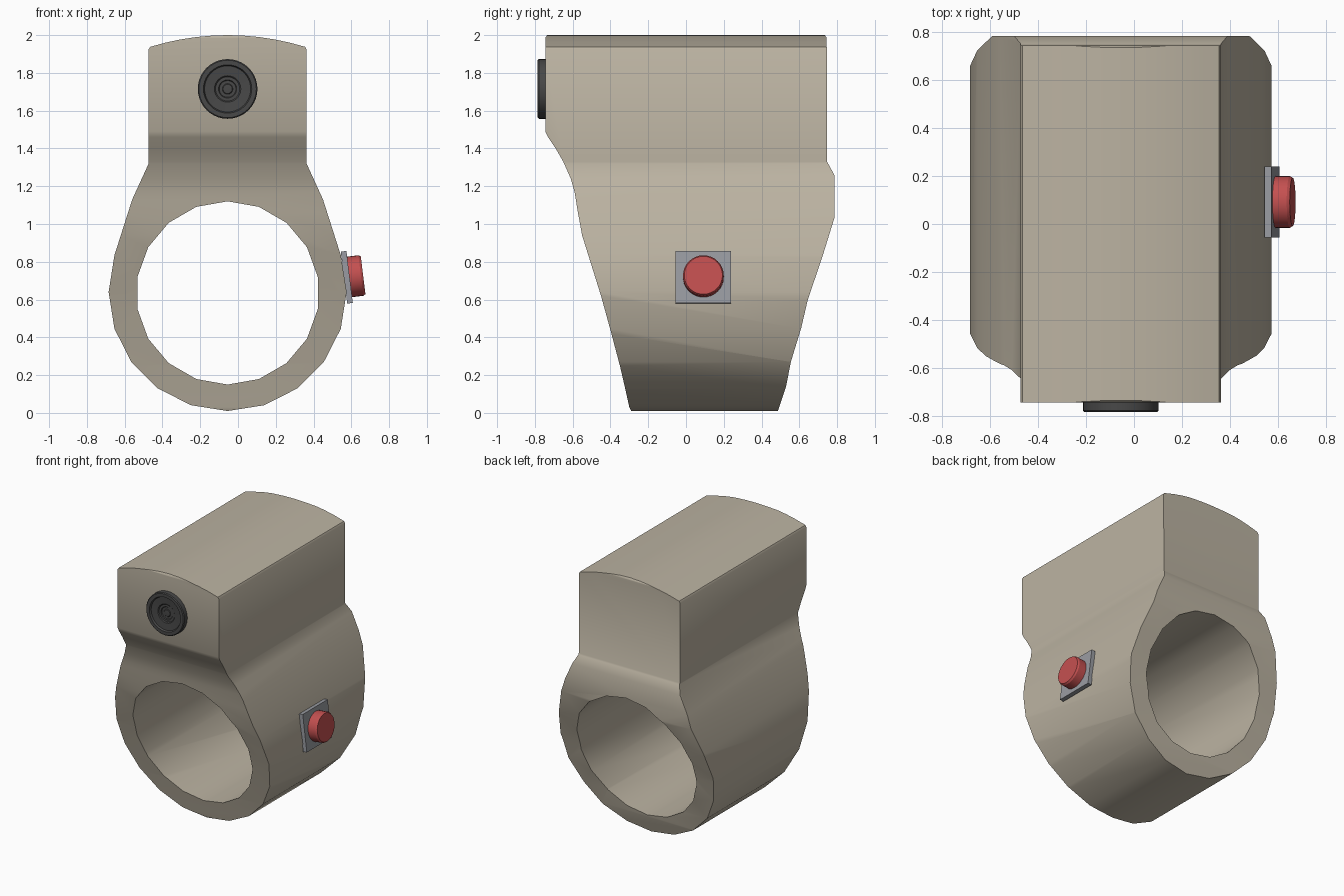
import bpy, bmesh, math
from mathutils import Matrix, Vector

if "Cube" in bpy.data.objects:
    bpy.data.objects.remove(bpy.data.objects["Cube"])

CX = -0.055  # symmetry axis of the body


def material(name, rgb):
    m = bpy.data.materials.new(name)
    m.diffuse_color = (*rgb, 1)
    m.use_nodes = True
    m.node_tree.nodes["Principled BSDF"].inputs["Base Color"].default_value = m.diffuse_color
    return m


def add_object(name, bm, mat=None):
    bmesh.ops.recalc_face_normals(bm, faces=bm.faces)
    me = bpy.data.meshes.new(name)
    bm.to_mesh(me)
    bm.free()
    ob = bpy.data.objects.new(name, me)
    bpy.context.collection.objects.link(ob)
    if mat:
        me.materials.append(mat)
    return ob


def activate(ob):
    bpy.ops.object.select_all(action='DESELECT')
    ob.select_set(True)
    bpy.context.view_layer.objects.active = ob


def smooth(ob, angle):
    activate(ob)
    bpy.ops.object.shade_smooth_by_angle(angle=math.radians(angle))


def prism(name, points, vec, mat=None):
    bm = bmesh.new()
    face = bm.faces.new([bm.verts.new(p) for p in points])
    ret = bmesh.ops.extrude_face_region(bm, geom=[face])
    verts = [g for g in ret['geom'] if isinstance(g, bmesh.types.BMVert)]
    bmesh.ops.translate(bm, verts=verts, vec=vec)
    return add_object(name, bm, mat)


def boolean(ob, cutter, op):
    mod = ob.modifiers.new(op, 'BOOLEAN')
    mod.operation, mod.object, mod.solver = op, cutter, 'EXACT'
    activate(ob)
    bpy.ops.object.modifier_apply(modifier=mod.name)
    bpy.data.objects.remove(cutter)


def lathe(name, profile, segments, matrix, mat):
    """Spin (radius, height) pairs around local z; first and last radius may be 0."""
    bm = bmesh.new()
    verts = [bm.verts.new((r, 0, h)) for r, h in profile]
    edges = [bm.edges.new(p) for p in zip(verts, verts[1:])]
    bmesh.ops.spin(bm, geom=verts + edges, cent=(0, 0, 0), axis=(0, 0, 1),
                   angle=2 * math.pi, steps=segments, use_merge=True)
    bmesh.ops.remove_doubles(bm, verts=bm.verts, dist=1e-4)
    bm.transform(matrix)
    return add_object(name, bm, mat)


beige = material('beige_shell', (0.50, 0.45, 0.36))
dark = material('dark_lens', (0.065, 0.065, 0.065))
grey = material('grey_plate', (0.32, 0.33, 0.36))
red = material('red_button', (0.55, 0.08, 0.08))

# Body: front outline (half ring, shoulder, arched top), mirrored about CX
half = [(0.63 * math.sin(math.radians(18 * i)), 0.64 - 0.63 * math.cos(math.radians(18 * i)))
        for i in range(7)]
half += [(0.505, 1.13), (0.418, 1.32), (0.418, 1.925), (0.41, 1.938)]
half += [(x, 2.0 - 0.062 * (x / 0.41) ** 2) for x in (0.33, 0.25, 0.165, 0.08, 0)]
outline = half + [(-x, z) for x, z in half[-2:0:-1]]
body = prism('ring_body', [(CX + x, -1, z) for x, z in outline], (0, 2, 0), beige)

# Side profile trims the front and back of the body
front = [(-0.28, -0.01), (-0.30, 0.03), (-0.32, 0.12), (-0.35, 0.25), (-0.395, 0.42), (-0.45, 0.62),
         (-0.55, 0.94), (-0.572, 1.06), (-0.59, 1.17), (-0.61, 1.24), (-0.65, 1.33),
         (-0.69, 1.40), (-0.73, 1.46), (-0.745, 1.49), (-0.745, 1.985), (-0.73, 2.01)]
back = [(0.48, -0.01), (0.50, 0.05), (0.53, 0.14), (0.555, 0.27), (0.61, 0.45), (0.645, 0.60),
        (0.72, 0.82), (0.785, 1.03), (0.785, 1.26), (0.747, 1.33), (0.745, 1.985), (0.73, 2.01)]
trim = prism('side_trim', [(-1, y, z) for y, z in front + back[::-1]], (2, 0, 0))
trim.hide_render = True
boolean(body, trim, 'INTERSECT')

# Finger hole, 18 sided
hole = prism('hole_cutter',
             [(CX + 0.485 * math.sin(math.radians(20 * i)), -1,
               0.635 + 0.485 * math.cos(math.radians(20 * i))) for i in range(18)], (0, 2, 0))
hole.hide_render = True
boolean(body, hole, 'DIFFERENCE')
smooth(body, 35)

# Camera lens with stepped concentric rings
to_front = Matrix.Translation((CX, -0.74, 1.715)) @ Matrix.Rotation(math.pi / 2, 4, 'X')
lens = lathe('lens', [(0, 0), (0.158, 0), (0.158, 0.039), (0.152, 0.045), (0.128, 0.045),
                      (0.122, 0.032), (0.07, 0.028), (0.064, 0.022), (0.048, 0.022), (0.044, 0.016),
                      (0.028, 0.016), (0.024, 0.02), (0, 0.022)], 40, to_front, dark)
smooth(lens, 30)

# Side push button on its square plate, tilted slightly upward
tilt = Matrix.Translation((0.576, 0.092, 0.718)) @ Matrix.Rotation(math.radians(90 - 7), 4, 'Y')
bm = bmesh.new()
bmesh.ops.create_cube(bm, size=1, matrix=tilt @ Matrix.Diagonal((0.277, 0.295, 0.03, 1)))
add_object('button_plate', bm, grey)
button = lathe('button', [(0, 0), (0.108, 0), (0.108, 0.075), (0.101, 0.087), (0, 0.087)],
               32, tilt, red)
smooth(button, 30)
